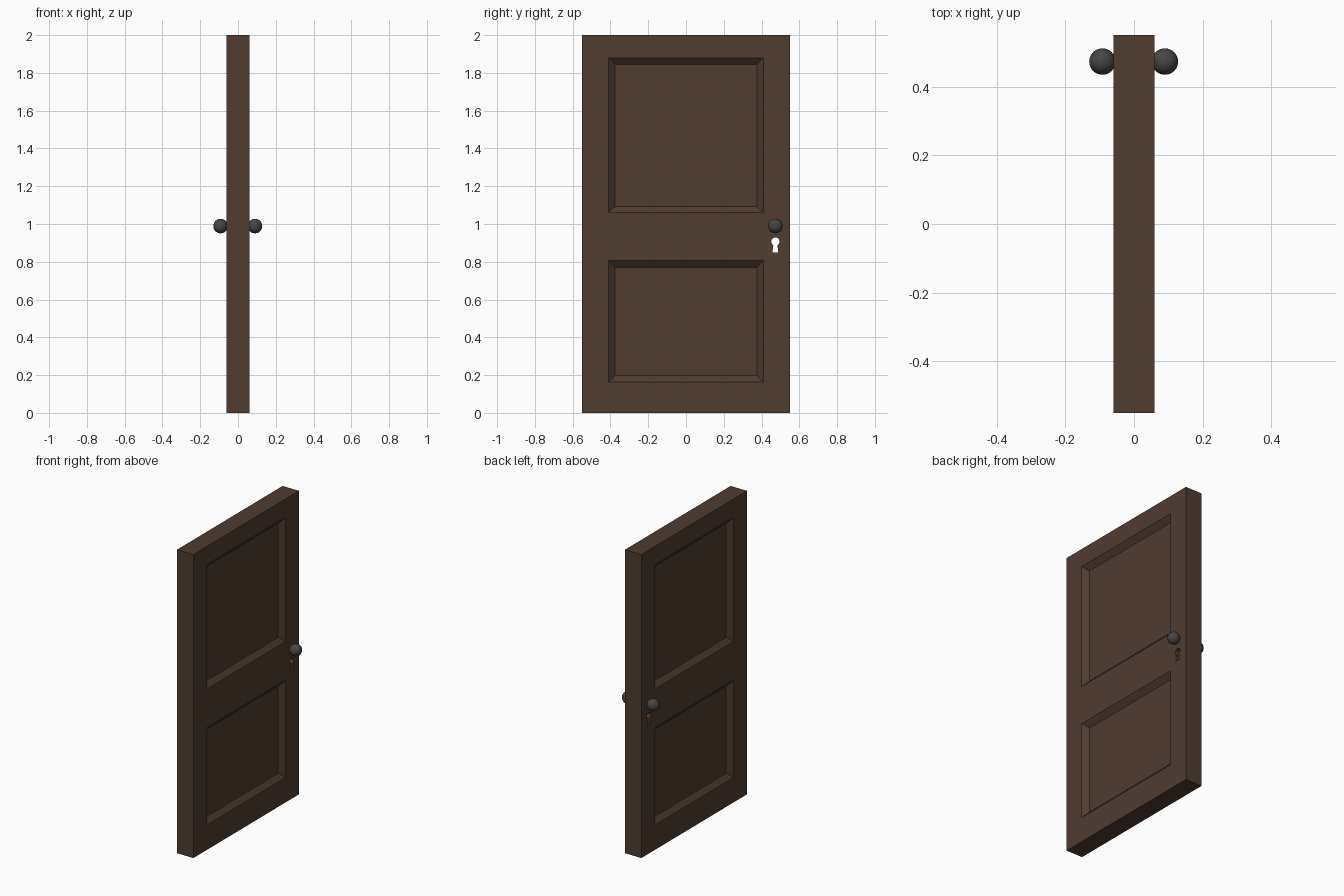
import bpy, bmesh
from math import sin, cos, radians

if "Cube" in bpy.data.objects:
    bpy.data.objects.remove(bpy.data.objects["Cube"])


def material(name, color):
    m = bpy.data.materials.new(name)
    m.diffuse_color = (*color, 1)
    m.use_nodes = True
    m.node_tree.nodes["Principled BSDF"].inputs["Base Color"].default_value = m.diffuse_color
    return m


wood = material("dark_wood", (0.08, 0.045, 0.03))
iron = material("dark_iron", (0.06, 0.06, 0.06))


def make_object(name, bm, mat):
    bmesh.ops.recalc_face_normals(bm, faces=bm.faces)
    me = bpy.data.meshes.new(name)
    bm.to_mesh(me)
    bm.free()
    me.materials.append(mat)
    ob = bpy.data.objects.new(name, me)
    bpy.context.collection.objects.link(ob)
    return ob


def loft(bm, sections):
    """Closed solid through (x, [(y, z), ...]) sections."""
    rings = [[bm.verts.new((x, y, z)) for y, z in pts] for x, pts in sections]
    for a, b in zip(rings, rings[1:]):
        for i in range(len(a)):
            j = (i + 1) % len(a)
            bm.faces.new((a[i], a[j], b[j], b[i]))
    bm.faces.new(rings[0])
    bm.faces.new(rings[-1])


def rect(hw, z0, z1):
    return [(-hw, z0), (hw, z0), (hw, z1), (-hw, z1)]


HALF, DEPTH = 0.06, 0.03
KNOB_Y = 0.473

# Door slab
bm = bmesh.new()
loft(bm, [(-HALF, rect(0.55, 0, 2)), (HALF, rect(0.55, 0, 2))])
door = make_object("door_slab", bm, wood)

# Cutter: sloped panel recesses on both faces
bm = bmesh.new()
for s in (-1, 1):
    for z0, z1 in ((0.164, 0.806), (1.06, 1.88)):
        outer = rect(0.41, z0, z1)
        inner = rect(0.375, z0 + 0.033, z1 - 0.035)
        loft(bm, [(s * (HALF + 0.02), outer), (s * HALF, outer),
                  (s * (HALF - DEPTH), inner)])

# Cutter: keyhole running right through the door
arc = [radians(-60 + 300 * i / 16) for i in range(17)]
keyhole = [(KNOB_Y + 0.022 * cos(a), 0.907 + 0.022 * sin(a)) for a in arc]
keyhole += [(KNOB_Y - 0.016, 0.848), (KNOB_Y + 0.016, 0.848)]
loft(bm, [(-0.1, keyhole), (0.1, keyhole)])
cutter = make_object("recess_cutter", bm, wood)
cutter.hide_render = True
cutter.hide_set(True)

cut = door.modifiers.new("recesses", 'BOOLEAN')
cut.operation = 'DIFFERENCE'
cut.solver = 'EXACT'
cut.object = cutter

# Round knobs on both faces
for name, x in (("knob_left", -0.092), ("knob_right", 0.09)):
    bm = bmesh.new()
    bmesh.ops.create_uvsphere(bm, u_segments=32, v_segments=16, radius=0.0385)
    for f in bm.faces:
        f.smooth = True
    make_object(name, bm, iron).location = (x, KNOB_Y, 0.989)
